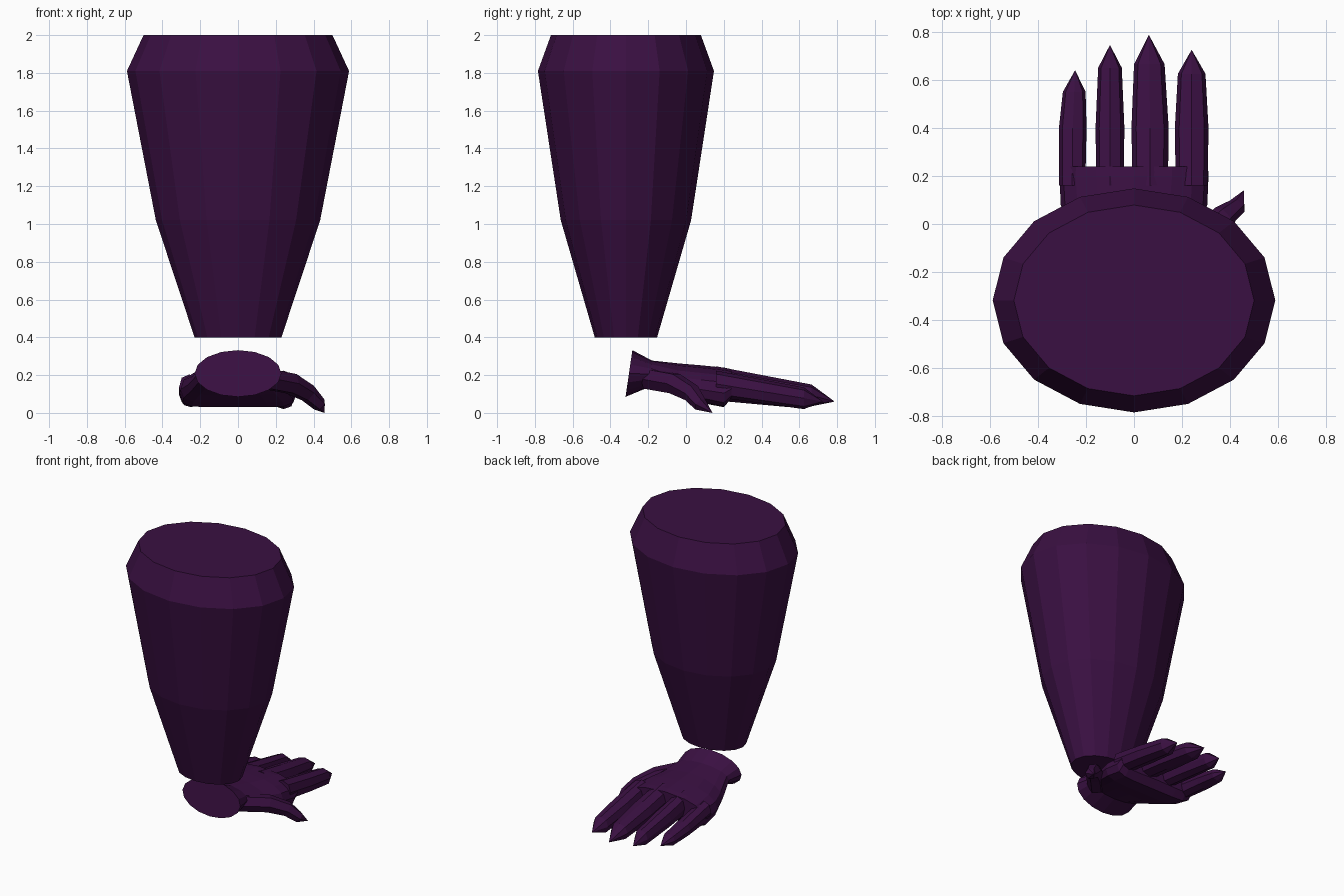
import bpy, bmesh, math
from mathutils import Vector

if "Cube" in bpy.data.objects:
    bpy.data.objects.remove(bpy.data.objects["Cube"])

mat = bpy.data.materials.new("dark_purple")
mat.diffuse_color = (0.042, 0.005, 0.054, 1)
mat.use_nodes = True
mat.node_tree.nodes["Principled BSDF"].inputs["Base Color"].default_value = mat.diffuse_color


def loft(name, rings):
    """Skin a list of rings; a ring with one point makes a pointed end."""
    bm = bmesh.new()
    vs = [[bm.verts.new(p) for p in r] for r in rings]
    for a, b in zip(vs, vs[1:]):
        n = len(a)
        for i in range(n):
            j = (i + 1) % n
            if len(b) == 1:
                bm.faces.new((a[i], a[j], b[0]))
            else:
                bm.faces.new((a[i], a[j], b[j], b[i]))
    for r in (vs[0], vs[-1]):
        if len(r) > 2:
            bm.faces.new(r)
    bmesh.ops.recalc_face_normals(bm, faces=bm.faces)
    me = bpy.data.meshes.new(name)
    bm.to_mesh(me)
    bm.free()
    me.materials.append(mat)
    ob = bpy.data.objects.new(name, me)
    bpy.context.collection.objects.link(ob)
    return ob


def circle(n, power=1.0, phase=0.0):
    pts = []
    for i in range(n):
        t = math.tau * (i + phase) / n
        c, s = math.cos(t), math.sin(t)
        pts.append((math.copysign(abs(c) ** power, c), math.copysign(abs(s) ** power, s)))
    return pts


# Forearm: oval rings stacked upwards (z, x radius, y radius)
loft("forearm", [[(rx * c, -0.318 + ry * s, z) for c, s in circle(16)]
                 for z, rx, ry in ((0.40, 0.23, 0.165), (1.02, 0.435, 0.345),
                                   (1.81, 0.588, 0.466), (2.0, 0.50, 0.397))])

# Palm: rings along y (y, x radius, bottom, top, lean, squareness)
palm = []
for y, rx, lo, hi, lean, pw in ((-0.302, 0.23, 0.085, 0.332, 0.018, 1.0),
                                (-0.19, 0.21, 0.135, 0.277, 0.01, 0.95),
                                (-0.04, 0.265, 0.095, 0.262, 0, 0.85),
                                (0.08, 0.305, 0.055, 0.252, 0, 0.75),
                                (0.20, 0.31, 0.03, 0.24, 0, 0.7),
                                (0.24, 0.308, 0.08, 0.232, 0, 0.7)):
    mid, rz = (lo + hi) / 2, (hi - lo) / 2
    ring = []
    for c, s in circle(16, pw):
        arch = 0.03 * c * c if y > -0.1 else 0   # sides of the hand droop
        ring.append((rx * c, y + lean * s, max(0.03, mid + rz * s - arch)))
    palm.append(ring)
loft("palm", palm)

# Fingers: base x range, base z range, shoulder y / z range, tip x / y
for name, x0, x1, b0, b1, sy, s0, s1, tx, ty in (
        ("little_finger", -0.315, -0.20, 0.06, 0.19, 0.55, 0.03, 0.115, -0.245, 0.64),
        ("ring_finger", -0.16, -0.04, 0.08, 0.228, 0.65, 0.03, 0.14, -0.10, 0.745),
        ("middle_finger", -0.01, 0.145, 0.085, 0.235, 0.665, 0.035, 0.15, 0.062, 0.787),
        ("index_finger", 0.17, 0.31, 0.075, 0.212, 0.625, 0.02, 0.135, 0.24, 0.725)):
    rings = []
    cx, rx = (x0 + x1) / 2, (x1 - x0) / 2
    for y, w in ((0.16, 0.95), (0.40, 1.0), (sy, 0.82)):
        t = (y - 0.22) / (sy - 0.22)
        lo, hi = b0 + (s0 - b0) * t, b1 + (s1 - b1) * t
        k = max(0, t)
        px = cx + (tx - cx) * 0.7 * k * k
        rings.append([(px + rx * w * c, y, (lo + hi) / 2 + (hi - lo) / 2 * s)
                      for c, s in circle(8, 0.85)])
    rings.append([(tx, ty, 0.06)])
    loft(name, rings)

# Thumb: six-sided sweep ending in a point
path = [Vector(p) for p in ((0.15, -0.20, 0.18), (0.28, -0.06, 0.155),
                            (0.37, 0.03, 0.105), (0.43, 0.075, 0.045), (0.457, 0.14, 0.003))]
rings = []
for i, r in enumerate((0.06, 0.06, 0.05, 0.038)):
    d = (path[i + 1] - path[max(i - 1, 0)]).normalized()
    side = d.cross(Vector((0, 0, 1))).normalized()
    up = side.cross(d)
    rings.append([path[i] + side * r * c + up * r * s for c, s in circle(6)])
rings = [[Vector((p.x, p.y, max(p.z, 0))) for p in r] for r in rings]
rings.append([Vector((path[-1].x, path[-1].y, 0))])
loft("thumb", rings)
